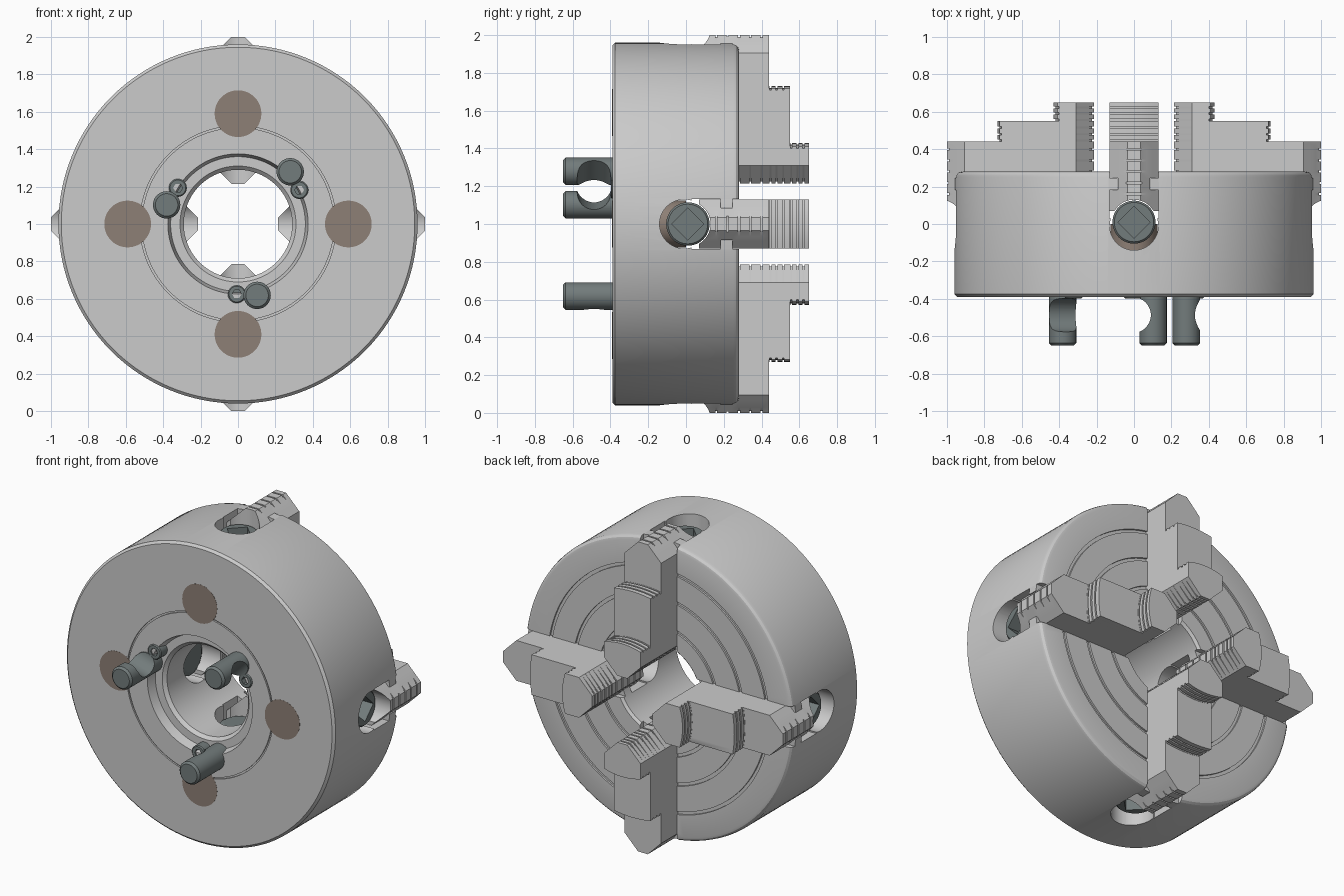
import bpy, bmesh, math
from mathutils import Matrix, Vector

if "Cube" in bpy.data.objects:
    bpy.data.objects.remove(bpy.data.objects["Cube"])


def material(name, rgb):
    m = bpy.data.materials.new(name)
    m.diffuse_color = (*rgb, 1)
    m.use_nodes = True
    m.node_tree.nodes["Principled BSDF"].inputs["Base Color"].default_value = m.diffuse_color
    return m


steel = material("dark_steel", (0.17, 0.20, 0.20))
bronze = material("bronze", (0.27, 0.215, 0.18))


def frame(deg):
    """Local X = tangent, Y = chuck axis, Z = radially outward."""
    return Matrix.Translation((0, 0, 1)) @ Matrix.Rotation(math.radians(deg), 4, 'Y')


def loft(name, rings, M, mat=None, closed=False):
    """Skin equal-length rings of points; cap the ends or close the loop."""
    bm = bmesh.new()
    vs = [[bm.verts.new(M @ Vector(p)) for p in ring] for ring in rings]
    n = len(vs[0])
    for k in range(len(vs) if closed else len(vs) - 1):
        a, b = vs[k], vs[(k + 1) % len(vs)]
        for i in range(n):
            j = (i + 1) % n
            bm.faces.new((a[i], a[j], b[j], b[i]))
    if not closed:
        bm.faces.new(vs[0])
        bm.faces.new(vs[-1])
    bmesh.ops.remove_doubles(bm, verts=bm.verts, dist=1e-5)
    bmesh.ops.recalc_face_normals(bm, faces=bm.faces)
    me = bpy.data.meshes.new(name)
    bm.to_mesh(me)
    bm.free()
    ob = bpy.data.objects.new(name, me)
    bpy.context.collection.objects.link(ob)
    if mat:
        me.materials.append(mat)
    return ob


def lathe(name, prof, axis, at, M, mat=None, n=48, closed=False):
    """Spin (radius, position) points around a local axis through point at."""
    rings = []
    for r, t in prof:
        ring = []
        for i in range(n):
            a = 2 * math.pi * i / n
            c, s = r * math.cos(a), r * math.sin(a)
            p = (c, t, s) if axis == 'Y' else (c, s, t)
            ring.append(tuple(u + v for u, v in zip(p, at)))
        rings.append(ring)
    return loft(name, rings, M, mat, closed)


def activate(ob):
    bpy.ops.object.select_all(action='DESELECT')
    ob.select_set(True)
    bpy.context.view_layer.objects.active = ob


def cut(ob, cutter):
    cutter.hide_render = True
    activate(ob)
    m = ob.modifiers.new("cut", 'BOOLEAN')
    m.operation, m.solver, m.object = 'DIFFERENCE', 'EXACT', cutter
    bpy.ops.object.modifier_apply(modifier=m.name)
    bpy.data.objects.remove(cutter, do_unlink=True)


def smooth(ob):
    activate(ob)
    bpy.ops.object.shade_smooth_by_angle(angle=math.radians(30))


# Body: turned disc with mounting recess, bore and face grooves
prof = [(.375, -.39), (.36, -.33), (.31, -.33), (.29, -.31), (.29, .265), (.305, .28)]
for g in (.42, .60, .78):
    prof += [(g - .01, .28), (g - .01, .268), (g + .01, .268), (g + .01, .28)]
prof += [(.93, .28), (.945, .276), (.956, .265), (.96, .25), (.96, -.375), (.945, -.39),
         (.525, -.39), (.525, -.38), (.515, -.38), (.515, -.39)]
body = lathe("chuck_body", prof, 'Y', (0, 0, 0), frame(0), n=128, closed=True)

# T-shaped jaw slots and radial screw holes
half = [(.132, .33), (.132, .247), (.087, .247), (.087, .183), (.132, .183), (.132, .03)]
slot = half + [(-w, y) for w, y in reversed(half)]
for k in range(4):
    M = frame(90 * k)
    cut(body, loft("slot_cutter", [[(w, y, r) for w, y in slot] for r in (.2, 1.1)], M))
    cut(body, lathe("hole_cutter", [(.13, .2), (.13, 1.1)], 'Z', (0, -.01, 0), M))
smooth(body)


# Jaws: stepped, grooved, pointed at both ends
TIP = .035


def jaw_ring(y, hw, R, arc, inset):
    slope = hw - TIP
    pts = [(-hw, y, .215 + slope), (-TIP, y, .215 + inset),
           (TIP, y, .215 + inset), (hw, y, .215 + slope)]
    ws = [hw, .75 * hw, .5 * hw, TIP, 0]
    for w in ws + [-w for w in ws[-2::-1]]:
        if arc:
            r = math.sqrt(R * R - w * w) - inset
        else:
            over = abs(w) - TIP
            r = R - over if over > 1e-4 else R - inset
        pts.append((w, y, r))
    return pts


# y start, y end, half width, outer radius, curved face, groove positions
SECTIONS = [(.07, .185, .13, 1.0, False, (.16,)),
            (.185, .245, .085, 1.0, False, (.22,)),
            (.245, .44, .13, 1.0, False, (.28, .34, .40)),
            (.44, .55, .13, .73, True, (.447, .48, .515)),
            (.55, .65, .13, .43, True, (.557, .59, .622))]


def jaw(M):
    rings = []
    for y0, y1, hw, R, arc, grooves in SECTIONS:
        steps = [(y0, 0)]
        for g in grooves:
            steps += [(g - .005, 0), (g - .005, .01), (g + .005, .01), (g + .005, 0)]
        rings += [jaw_ring(y, hw, R, arc, d) for y, d in steps + [(y1, 0)]]
    ob = loft("jaw", rings, M)
    cut(ob, lathe("thread_cutter", [(.12, .1), (.12, 1.1)], 'Z', (0, .01, 0), M))
    smooth(ob)


def thread(z0, z1, pitch=.03):
    n = round((z1 - z0) / pitch)
    return [p for i in range(n) for p in ((.115, z0 + i * pitch), (.093, z0 + (i + .5) * pitch))]


# Each station: jaw, adjusting screw with square socket, bearing plug
for k in range(4):
    M = frame(90 * k)
    jaw(M)
    prof = [(.001, .33), (.09, .33)] + thread(.345, .495) + [(.08, .50), (.08, .68)]
    prof += thread(.70, .79) + [(.115, .80), (.115, .89), (.105, .90), (.001, .90)]
    screw = lathe("adjusting_screw", prof, 'Z', (0, .01, 0), M, steel)
    cut(screw, lathe("socket_cutter", [(.085, .78), (.085, 1)], 'Z', (0, .01, 0), M, n=4))
    smooth(screw)
    smooth(lathe("bearing_plug", [(.125, -.391), (.125, 0)], 'Y', (0, 0, .59), M, bronze))

# Mounting pins with cam notches, and their small lock screws
for a in (45, 165, 285):
    M = frame(90 - a)
    pin = lathe("mounting_pin", [(.06, -.65), (.073, -.637), (.073, -.25), (.06, -.25)],
                'Y', (0, 0, .395), M, steel)
    cut(pin, lathe("cam_cutter", [(.09, .2), (.09, .6)], 'Z', (.083, -.487, 0), M))
    smooth(pin)
    M = frame(90 - a + 16)
    lock = lathe("lock_screw", [(.042, -.397), (.048, -.391), (.048, -.30)],
                 'Y', (0, 0, .375), M, steel, n=32)
    cut(lock, lathe("hex_cutter", [(.025, -.45), (.025, -.36)], 'Y', (0, 0, .375), M, n=6))
    smooth(lock)
